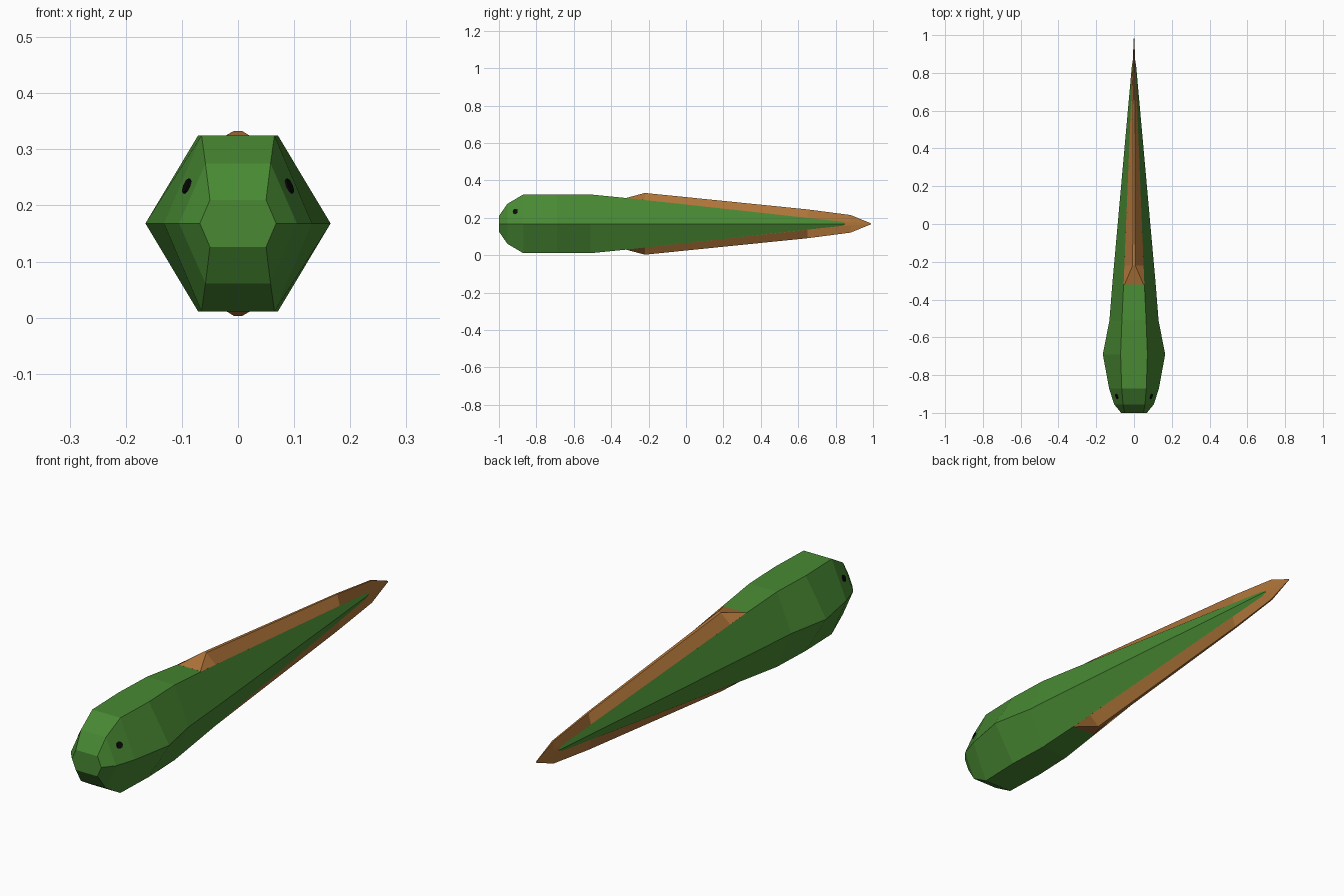
import bpy, bmesh
from mathutils import Vector

MID = 0.168  # height of the centre line

cube = bpy.data.objects.get("Cube")
if cube:
    bpy.data.objects.remove(cube)


def material(name, rgb):
    m = bpy.data.materials.new(name)
    m.use_nodes = True
    m.diffuse_color = (*rgb, 1)
    m.node_tree.nodes["Principled BSDF"].inputs["Base Color"].default_value = (*rgb, 1)
    return m


green = material("leaf green", (0.065, 0.25, 0.033))
brown = material("warm brown", (0.44, 0.18, 0.042))
black = material("black", (0.003, 0.003, 0.003))


def loft(name, rings, mat):
    """Skin a list of equal-length rings and cap both ends."""
    bm = bmesh.new()
    loops = [[bm.verts.new(p) for p in ring] for ring in rings]
    for a, b in zip(loops, loops[1:]):
        for i in range(len(a)):
            j = (i + 1) % len(a)
            bm.faces.new((a[i], a[j], b[j], b[i]))
    bm.faces.new(loops[0])
    bm.faces.new(loops[-1])
    bmesh.ops.recalc_face_normals(bm, faces=bm.faces)
    mesh = bpy.data.meshes.new(name)
    bm.to_mesh(mesh)
    bm.free()
    mesh.materials.append(mat)
    obj = bpy.data.objects.new(name, mesh)
    bpy.context.collection.objects.link(obj)
    return obj


def hexagon(y, side, top, h):
    return [Vector((x, y, MID + z)) for x, z in
            ((side, 0), (top, h), (-top, h), (-side, 0), (-top, -h), (top, -h))]


# Body: six-sided sections given as y, side half-width, top half-width, half-height
sections = [
    (-1.0, 0.068, 0.050, 0.042),
    (-0.955, 0.105, 0.058, 0.107),
    (-0.87, 0.132, 0.065, 0.157),
    (-0.69, 0.165, 0.071, 0.157),
    (-0.51, 0.130, 0.064, 0.157),
    (-0.32, 0.115, 0.055, 0.138),
    (0.83, 0.012, 0.008, 0.012),
    (0.85, 0.010, 0.006, 0.006),
]
body_rings = [hexagon(*s) for s in sections]
loft("body", body_rings, green)


# Tail fin: narrow ridge above and below, flaring to the body's upper and lower edges
def fin_ring(y, ridge_w, ridge_h, base_w, base_h):
    half = [(ridge_w, ridge_h), (base_w, base_h), (base_w, -base_h), (ridge_w, -ridge_h)]
    pts = half + [(-x, z) for x, z in reversed(half)]
    return [Vector((x, y, MID + z)) for x, z in pts]


fin_sections = [
    (-0.32, 0.050, 0.1382, 0.055, 0.138),
    (-0.22, 0.007, 0.165, 0.0508, 0.1272),
    (0.65, 0.004, 0.077, 0.0155, 0.032),
    (0.88, 0.003, 0.047, 0.006, 0.008),
    (0.99, 0.001, 0.002, 0.001, 0.001),
]
loft("tail_fin", [fin_ring(*s) for s in fin_sections], brown)

# Eyes: thin discs lying on the upper cheek faces
lower, upper = body_rings[1], body_rings[2]
centre = (lower[0] + lower[1] + upper[0] + upper[1]) / 4
normal = (lower[1] - upper[0]).cross(upper[1] - lower[0]).normalized()
if normal.x < 0:
    normal.negate()
for name, sx in (("left_eye", 1), ("right_eye", -1)):
    flip = Vector((sx, 1, 1))
    bpy.ops.mesh.primitive_cylinder_add(vertices=8, radius=0.014, depth=0.008,
                                        location=centre * flip)
    eye = bpy.context.object
    eye.name = name
    eye.rotation_euler = (normal * flip).to_track_quat('Z', 'Y').to_euler()
    eye.data.materials.append(black)
